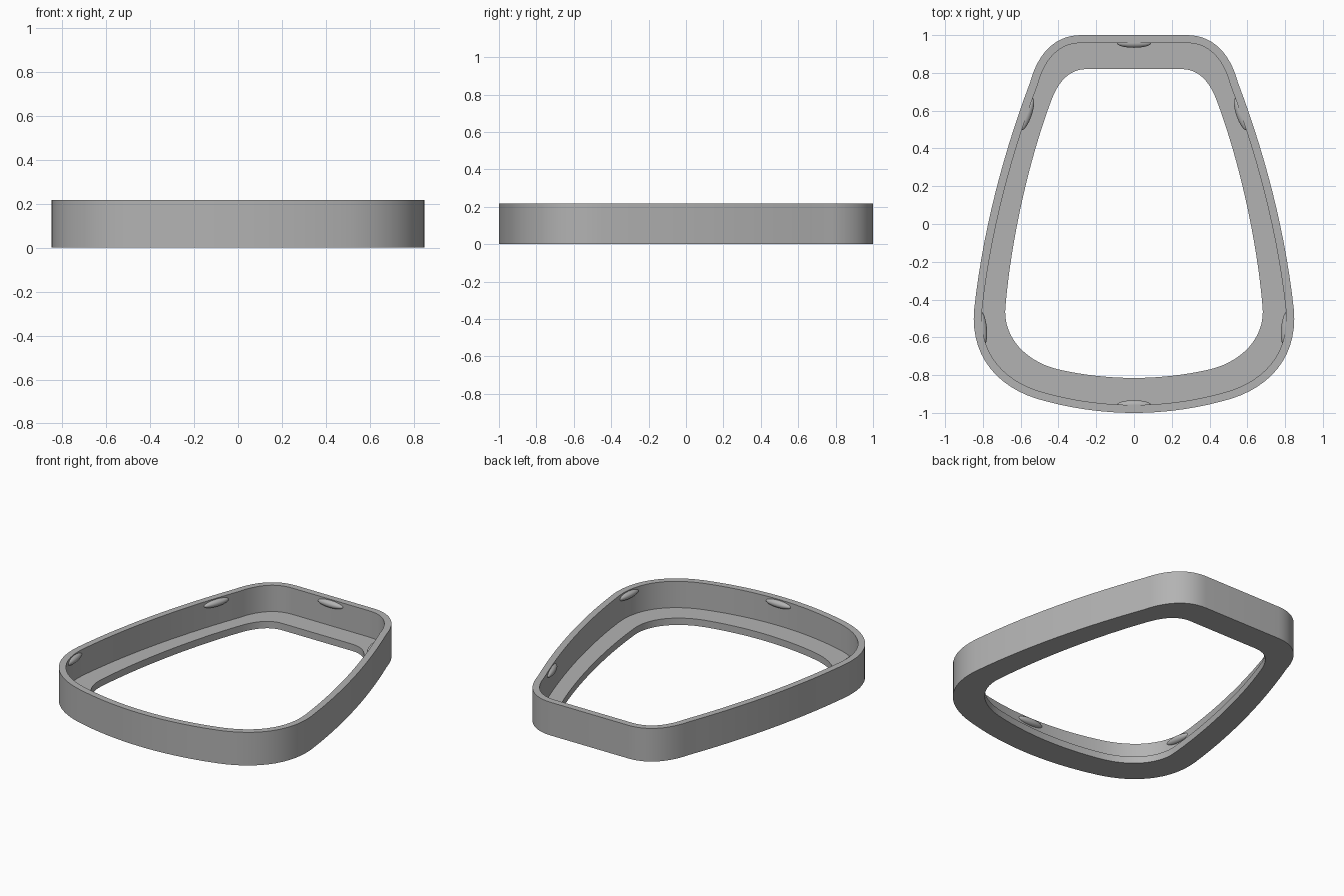
import bpy
import bmesh
import math
from mathutils import Vector
from mathutils.geometry import interpolate_bezier

if "Cube" in bpy.data.objects:
    bpy.data.objects.remove(bpy.data.objects["Cube"])

HEIGHT = 0.217
LEDGE = 0.045
WALL = 0.042

grey = bpy.data.materials.new("plain grey")
grey.use_nodes = True
color = (0.45, 0.45, 0.45, 1)
grey.diffuse_color = color
grey.node_tree.nodes["Principled BSDF"].inputs["Base Color"].default_value = color


def outline(knots):
    """Closed outline from chained cubic curves of the +x half, mirrored."""
    pts = [Vector(k).to_3d() for k in knots]
    half = [Vector((0, pts[0].y, 0))]
    for i in range(0, len(pts) - 1, 3):
        half += interpolate_bezier(*pts[i:i + 4], 15)[:-1]
    half.append(pts[-1])
    return half + [Vector((-p.x, p.y, 0)) for p in reversed(half[1:-1])]


def inset(loop, d):
    """Move a clockwise outline inwards by d."""
    result = []
    for i, p in enumerate(loop):
        t = (loop[(i + 1) % len(loop)] - loop[i - 1]).normalized()
        result.append(p + Vector((t.y, -t.x, 0)) * d)
    return result


def finish(obj):
    obj.data.materials.append(grey)
    bpy.ops.object.select_all(action='DESELECT')
    obj.select_set(True)
    bpy.context.view_layer.objects.active = obj
    bpy.ops.object.shade_smooth_by_angle(angle=math.radians(30))


outer = outline([(0.28, 1), (0.42, 1), (0.51, 0.90),
                 (0.55, 0.75), (0.69, 0.38), (0.80, -0.03),
                 (0.846, -0.45), (0.87, -0.70), (0.72, -0.88),
                 (0.46, -0.94), (0.31, -0.98), (0.15, -1), (0, -1)])
hole = outline([(0.25, 0.82), (0.34, 0.82), (0.40, 0.76),
                (0.442, 0.643), (0.54, 0.38), (0.645, -0.03),
                (0.68, -0.43), (0.70, -0.60), (0.57, -0.73),
                (0.40, -0.77), (0.27, -0.80), (0.13, -0.815), (0, -0.815)])
inner = inset(outer, WALL)

# Frame: wall with an inward ledge at the bottom
bm = bmesh.new()
section = [(outer, 0), (outer, HEIGHT), (inner, HEIGHT),
           (inner, LEDGE), (hole, LEDGE), (hole, 0)]
rings = [[bm.verts.new((p.x, p.y, z)) for p in loop] for loop, z in section]
for k, a in enumerate(rings):
    b = rings[(k + 1) % len(rings)]
    for i in range(len(a)):
        j = (i + 1) % len(a)
        bm.faces.new((a[i], a[j], b[j], b[i]))
bmesh.ops.recalc_face_normals(bm, faces=bm.faces)
mesh = bpy.data.meshes.new("frame")
bm.to_mesh(mesh)
bm.free()
frame = bpy.data.objects.new("frame", mesh)
bpy.context.collection.objects.link(frame)
finish(frame)

# Snap bumps on the inner wall, just under the rim
places = {"back": (0, 0.957), "front": (0, -0.957),
          "left_back": (0.574, 0.585), "right_back": (-0.574, 0.585),
          "left_front": (0.80, -0.55), "right_front": (-0.80, -0.55)}
for name, (x, y) in places.items():
    i = min(range(len(inner)), key=lambda n: (inner[n] - Vector((x, y, 0))).length)
    t = inner[(i + 1) % len(inner)] - inner[i - 1]
    # Drop the target point onto the wall's tangent line
    t.normalize()
    p = inner[i] + t * (Vector((x, y, 0)) - inner[i]).dot(t)
    bpy.ops.mesh.primitive_uv_sphere_add(segments=32, ring_count=16, radius=1,
                                         location=(p.x, p.y, 0.188),
                                         rotation=(0, 0, math.atan2(t.y, t.x)))
    bump = bpy.context.object
    bump.name = "snap_bump_" + name
    bump.scale = (0.09, 0.025, 0.023)
    finish(bump)
